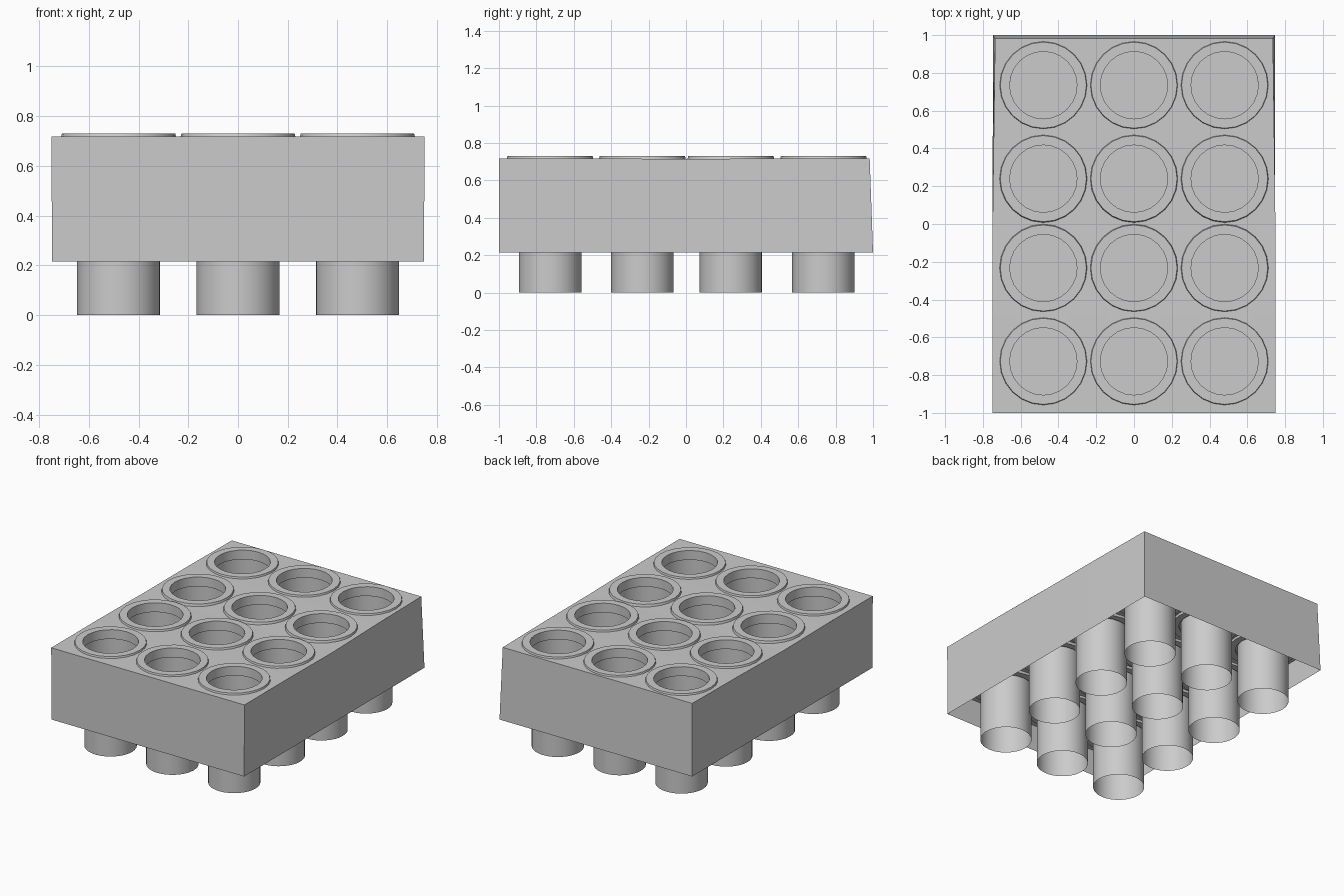
import bpy, bmesh, math

if "Cube" in bpy.data.objects:
    bpy.data.objects.remove(bpy.data.objects["Cube"])

COLS = (-0.48, 0.0, 0.48)
ROWS = (-0.727, -0.233, 0.24, 0.735)
TOP, RIM, FLOOR = 0.718, 0.215, 0.40


def make(name, bm, smooth=False):
    bmesh.ops.remove_doubles(bm, verts=bm.verts, dist=0.0005)
    bmesh.ops.recalc_face_normals(bm, faces=bm.faces)
    me = bpy.data.meshes.new(name)
    bm.to_mesh(me)
    bm.free()
    ob = bpy.data.objects.new(name, me)
    bpy.context.collection.objects.link(ob)
    if smooth:
        bpy.ops.object.select_all(action='DESELECT')
        ob.select_set(True)
        bpy.context.view_layer.objects.active = ob
        bpy.ops.object.shade_smooth_by_angle(angle=math.radians(30))
    return ob


def top_point(x, y):
    # upper face narrows a little towards the back and dips mid-length
    return (x * (1 - 0.018 * max(0.0, y + 0.1)), y,
            TOP - 0.005 * max(0.0, 1 - abs(y) / 0.5))


def lathe_all(name, profile, sides):
    # turn one (radius, z) profile at every position of the grid
    bm = bmesh.new()
    for cx in COLS:
        for cy in ROWS:
            loops = []
            for r, z in profile:
                loops.append([bm.verts.new((cx + r * math.cos(2 * math.pi * i / sides),
                                            cy + r * math.sin(2 * math.pi * i / sides), z))
                              for i in range(sides)])
            for a, b in zip(loops, loops[1:]):
                for i in range(sides):
                    j = (i + 1) % sides
                    bm.faces.new((a[i], a[j], b[j], b[i]))
    return make(name, bm, True)


# top deck: one rectangular cell with a round hole per socket
bm = bmesh.new()
xs = (-0.75, -0.24, 0.24, 0.75)
ys = (-1.0, -0.48, 0.0, 0.49, 0.982)
for ci, cx in enumerate(COLS):
    for ri, cy in enumerate(ROWS):
        inner, outer = [], []
        for i in range(24):
            a = 2 * math.pi * i / 24
            c, s = math.cos(a), math.sin(a)
            m = max(abs(c), abs(s))
            c2, s2 = c / m, s / m
            ox = cx + (c2 * (xs[ci + 1] - cx) if c2 > 0 else -c2 * (xs[ci] - cx))
            oy = cy + (s2 * (ys[ri + 1] - cy) if s2 > 0 else -s2 * (ys[ri] - cy))
            inner.append(bm.verts.new(top_point(cx + 0.188 * c, cy + 0.188 * s)))
            outer.append(bm.verts.new(top_point(ox, oy)))
        for i in range(24):
            j = (i + 1) % 24
            bm.faces.new((inner[i], outer[i], outer[j], inner[j]))
make("top_deck", bm)

# four outer walls, open underneath
bm = bmesh.new()
outline = ([(0.75, y) for y in ys] + [(-0.75, y) for y in reversed(ys)])
upper = [bm.verts.new(top_point(x, y)) for x, y in outline]
lower = [bm.verts.new((x * 0.997, 1.0 if y > 0.9 else y, RIM)) for x, y in outline]
for i in range(len(outline)):
    j = (i + 1) % len(outline)
    bm.faces.new((lower[i], lower[j], upper[j], upper[i]))
make("outer_walls", bm)

# inner floor that closes the sockets
bm = bmesh.new()
bm.faces.new([bm.verts.new((x, y, FLOOR)) for x, y in
              ((-0.743, -0.998), (0.743, -0.998), (0.743, 0.99), (-0.743, 0.99))])
make("inner_floor", bm)

# raised lips with set-back socket walls
lathe_all("socket_rims", [(0.233, 0.71), (0.228, 0.73), (0.178, 0.73),
                          (0.178, 0.665), (0.188, 0.665), (0.188, FLOOR)], 24)
# flat collars where the tubes leave the floor
lathe_all("lower_collars", [(0.23, FLOOR), (0.226, 0.385), (0.18, 0.385), (0.18, FLOOR)], 24)
# tubes standing on the ground
lathe_all("lower_tubes", [(0.167, FLOOR), (0.167, 0.0)], 32)
